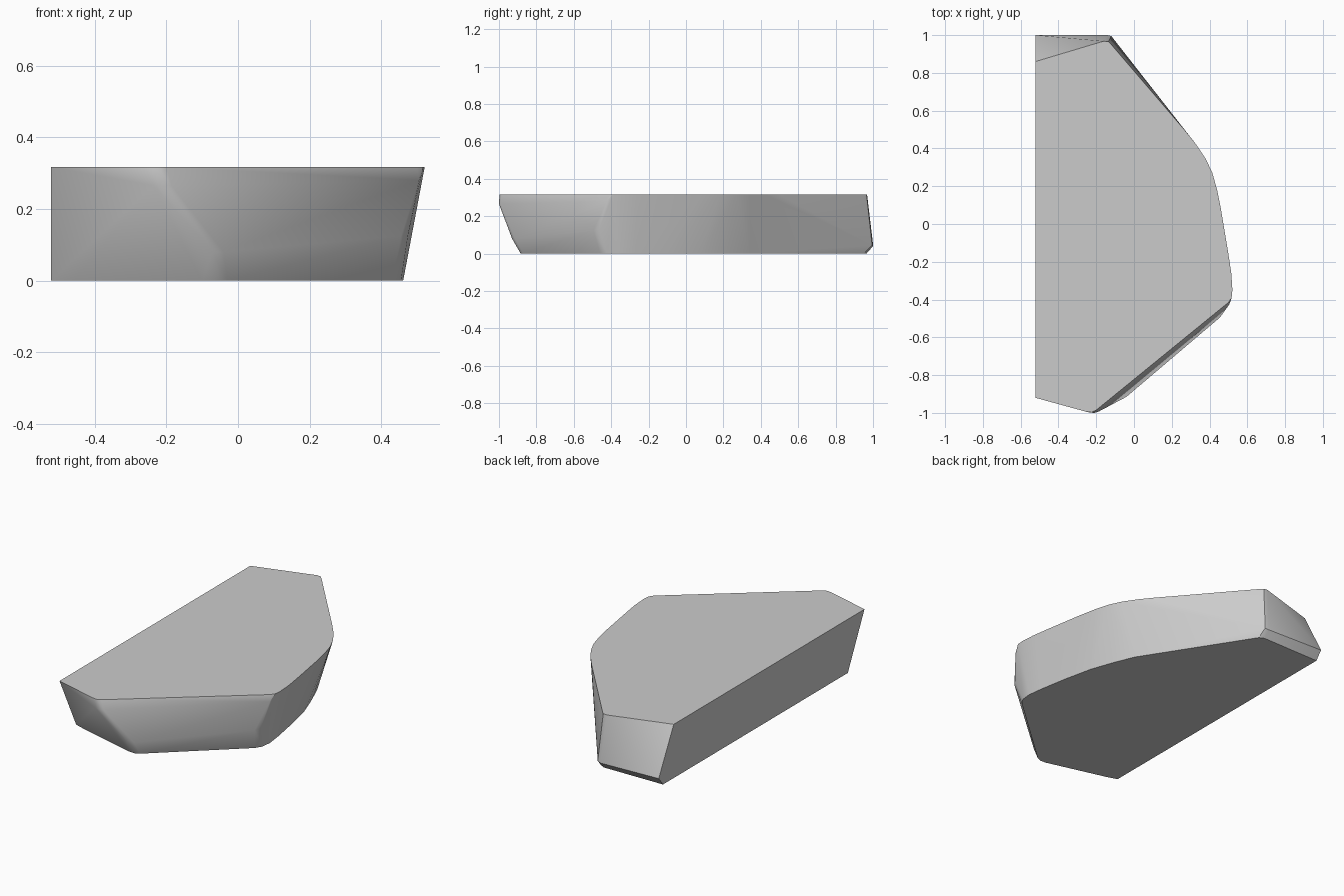
import bpy, bmesh, math

if "Cube" in bpy.data.objects:
    bpy.data.objects.remove(bpy.data.objects["Cube"])

# Outlines of the stone at its main levels (x, y)
TOP = 0.317
top_rim = [(-.522, .86), (-.16, .968), (-.135, .965), (-.12, .95), (.27, .495), (.33, .42), (.38, .345),
           (.415, .27), (.44, .18), (.46, .08), (.48, -.05), (.5, -.16), (.515, -.26), (.521, -.35),
           (.517, -.39), (.50, -.415), (-.20, -.985), (-.225, -.997), (-.26, -.992), (-.522, -.92)]
base_rim = [(-.522, .96), (-.14, .965), (-.11, .95), (.28, .34), (.33, .22), (.38, .08), (.42, -.1),
            (.45, -.27), (.461, -.36), (.455, -.42), (.43, -.46),
            (-.03, -.87), (-.06, -.884), (-.1, -.88), (-.46, -.785), (-.522, -.765)]
# Chipped corners between the two levels (x, y, z)
chips = [(-.522, 1, .05), (-.14, 1, .04), (-.12, .995, .045),
         (-.21, -1, .265), (-.235, -.998, .265), (-.185, -.992, .265),
         (-.07, -.93, .08), (-.04, -.915, .08), (-.09, -.927, .085),
         (.455, -.495, .125), (.475, -.465, .13), (.48, -.43, .14), (.505, -.425, .28)]

# Convex rock slab
bm = bmesh.new()
for rim, z in ((top_rim, TOP), (base_rim, 0)):
    for x, y in rim:
        bm.verts.new((x, y, z))
for p in chips:
    bm.verts.new(p)
hull = bmesh.ops.convex_hull(bm, input=bm.verts[:])
bmesh.ops.delete(bm, geom=list({g for g in hull["geom_interior"] + hull["geom_unused"]
                                if isinstance(g, bmesh.types.BMVert)}), context='VERTS')
bmesh.ops.dissolve_limit(bm, angle_limit=math.radians(0.5), verts=bm.verts[:], edges=bm.edges[:])
bmesh.ops.recalc_face_normals(bm, faces=bm.faces[:])

mesh = bpy.data.meshes.new("rock_slab")
bm.to_mesh(mesh)
bm.free()
rock = bpy.data.objects.new("rock_slab", mesh)
bpy.context.collection.objects.link(rock)

# Soft facets with crisp cut edges
bpy.context.view_layer.objects.active = rock
rock.select_set(True)
bpy.ops.object.shade_smooth_by_angle(angle=math.radians(30))
